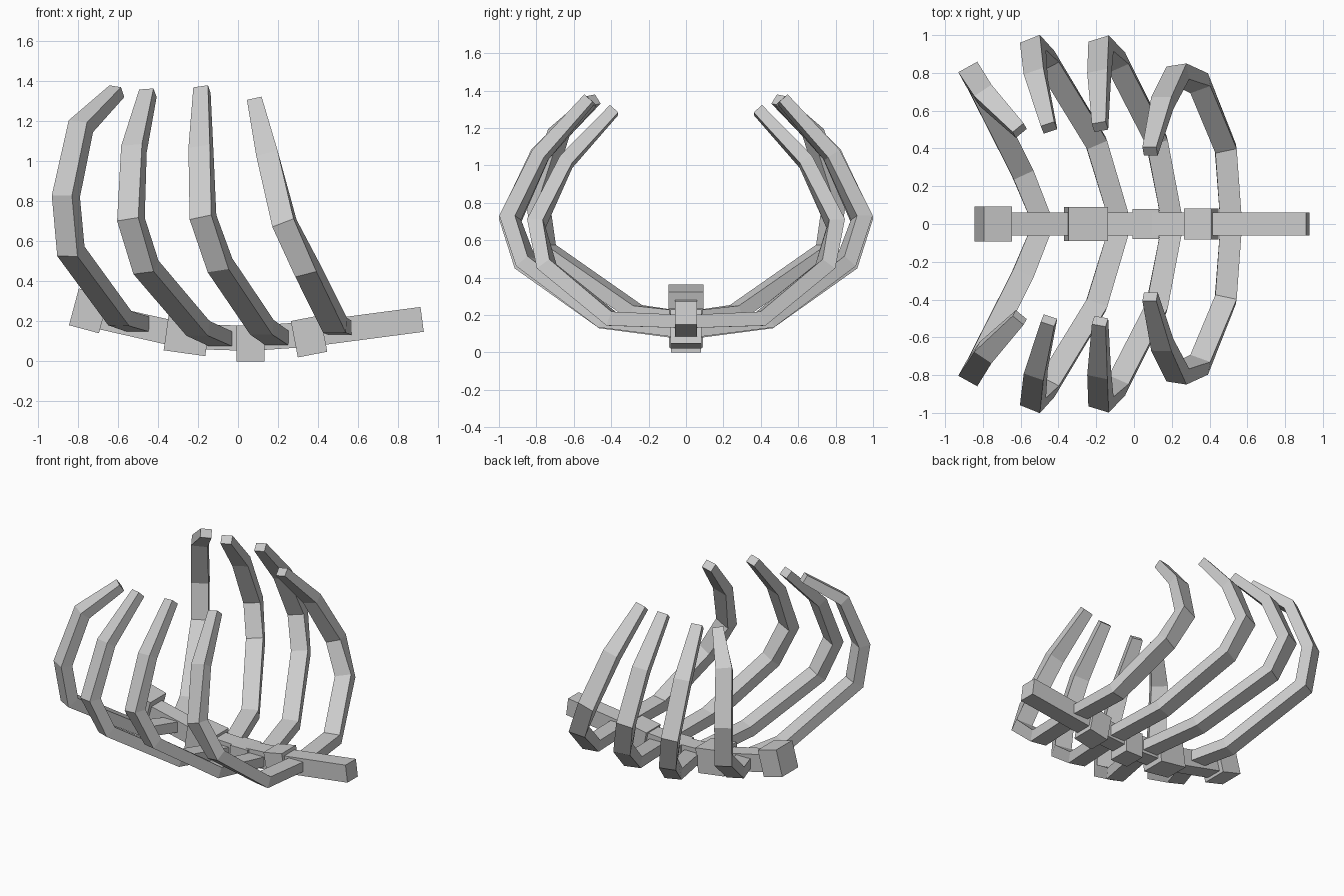
import bpy, bmesh, math
from mathutils import Vector

if "Cube" in bpy.data.objects:
    bpy.data.objects.remove(bpy.data.objects["Cube"])


def sweep(name, points, refs, sizes):
    """Sweep a rectangular section along a path with mitred joints and flat caps."""
    bm = bmesh.new()
    pts = [Vector(p) for p in points]
    rings = []
    for i, p in enumerate(pts):
        a = (p - pts[i - 1]).normalized() if i else None
        b = (pts[i + 1] - p).normalized() if i < len(pts) - 1 else None
        a, b = a or b, b or a
        t = (a + b).normalized()
        w = Vector(refs[i])
        w = (w - w.dot(t) * t).normalized()
        n = t.cross(w) / max(0.7, t.dot(a))
        width, thick = sizes[i]
        rings.append([bm.verts.new(p + w * width / 2 * u + n * thick / 2 * v)
                      for u, v in ((-1, -1), (1, -1), (1, 1), (-1, 1))])
    for r, s in zip(rings, rings[1:]):
        for j in range(4):
            k = (j + 1) % 4
            bm.faces.new((r[j], r[k], s[k], s[j]))
    bm.faces.new(rings[0])
    bm.faces.new(rings[-1])
    bmesh.ops.recalc_face_normals(bm, faces=bm.faces)
    mesh = bpy.data.meshes.new(name)
    bm.to_mesh(mesh)
    bm.free()
    bpy.context.collection.objects.link(bpy.data.objects.new(name, mesh))


def block(name, x, z, length, depth, height, tilt):
    bpy.ops.mesh.primitive_cube_add(size=1, location=(x, 0, z),
                                    rotation=(0, math.radians(tilt), 0))
    ob = bpy.context.object
    ob.name = name
    ob.scale = (length, depth, height)


# Rib pairs: half path from the spine to the tip, and outward twist in degrees
ribs = [
    (29, [(-.48, 0, .18), (-.59, .27, .215), (-.835, .755, .55),
          (-.86, .795, .825), (-.785, .68, 1.175), (-.605, .495, 1.35)]),
    (22, [(-.07, 0, .105), (-.20, .43, .165), (-.46, .86, .47),
          (-.535, .94, .71), (-.52, .78, 1.06), (-.45, .51, 1.34)]),
    (17, [(.205, 0, .11), (.12, .44, .17), (-.09, .855, .48),
          (-.175, .94, .72), (-.185, .78, 1.055), (-.18, .515, 1.355)]),
    (10, [(.515, 0, .165), (.485, .40, .18), (.345, .745, .46),
          (.232, .80, .69), (.15, .64, 1.02), (.085, .385, 1.295)]),
]
half_sizes = [(.115, .07), (.115, .075), (.115, .08),
              (.115, .08), (.11, .075), (.075, .06)]
for number, (twist, half) in enumerate(ribs, 1):
    a = math.radians(twist)
    path = [(x, -y, z) for x, y, z in half[:0:-1]] + half
    refs = [(math.cos(a), math.copysign(math.sin(a), p[1]), 0) if p[1] else (1, 0, 0)
            for p in path]
    sweep(f"rib_pair_{number}", path, refs, half_sizes[:0:-1] + half_sizes)

# Spine rod running through the vertebrae
spine = [(-.74, 0, .235), (-.255, 0, .125), (.06, 0, .115), (.35, 0, .135), (.92, 0, .21)]
sweep("spine_rod", spine, [(0, 1, 0)] * 5, [(.12, .125)] * 5)

# Vertebrae
block("vertebra_1", -.745, .2525, .155, .185, .19, 15)
block("vertebra_2", -.255, .13, .21, .18, .18, 8)
block("vertebra_3", .063, .09, .14, .16, .18, 0)
block("vertebra_4", .355, .125, .15, .165, .185, -11)
